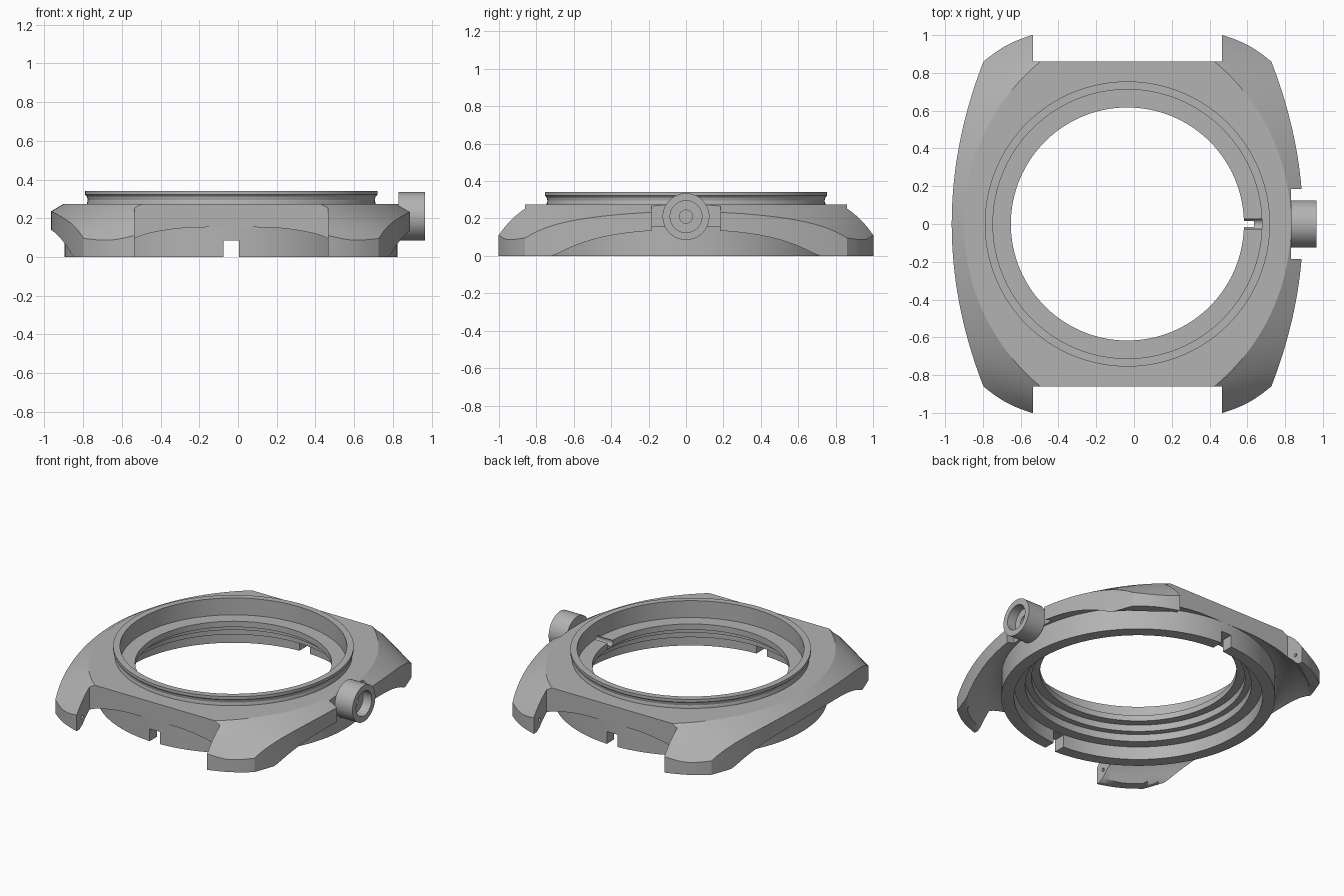
import bpy, bmesh, math
from mathutils import Vector, Matrix

if "Cube" in bpy.data.objects:
    bpy.data.objects.remove(bpy.data.objects["Cube"])

CX = -0.035       # axis of the round opening
TOP = 0.275       # flat top of the case

steel = bpy.data.materials.new("brushed_grey")
steel.use_nodes = True
grey = (0.45, 0.45, 0.45, 1)
steel.diffuse_color = grey
steel.node_tree.nodes["Principled BSDF"].inputs["Base Color"].default_value = grey


def finish(name, bm):
    bmesh.ops.recalc_face_normals(bm, faces=bm.faces)
    mesh = bpy.data.meshes.new(name)
    bm.to_mesh(mesh)
    bm.free()
    mesh.materials.append(steel)
    obj = bpy.data.objects.new(name, mesh)
    bpy.context.collection.objects.link(obj)
    return obj


def skin(name, rings):
    """Join closed rings of points, last back to first, into a solid loop."""
    bm = bmesh.new()
    vs = [[bm.verts.new(p) for p in ring] for ring in rings]
    n = len(vs[0])
    for a, b in zip(vs, vs[1:] + vs[:1]):
        for i in range(n):
            j = (i + 1) % n
            bm.faces.new((a[i], a[j], b[j], b[i]))
    return finish(name, bm)


def lathe(name, profile, matrix, steps=128):
    turns = [math.tau * i / steps for i in range(steps)]
    return skin(name, [[matrix @ Vector((r * math.cos(t), r * math.sin(t), z))
                        for t in turns] for r, z in profile])


def box(lo, hi):
    bm = bmesh.new()
    lo, hi = Vector(lo), Vector(hi)
    bmesh.ops.create_cube(bm, size=1, matrix=Matrix.Translation((lo + hi) / 2)
                          @ Matrix.Diagonal((*(hi - lo), 1)))
    return finish("cutter", bm)


def rod(x0, x1, y, z, r):
    bm = bmesh.new()
    bmesh.ops.create_cone(bm, cap_ends=True, segments=24, radius1=r, radius2=r,
                          depth=x1 - x0, matrix=Matrix.Translation(((x0 + x1) / 2, y, z))
                          @ Matrix.Rotation(math.pi / 2, 4, "Y"))
    return finish("cutter", bm)


def cut(obj, cutters):
    bpy.context.view_layer.objects.active = obj
    for c in cutters:
        c.hide_render = True
        mod = obj.modifiers.new("cut", "BOOLEAN")
        mod.operation, mod.solver, mod.object = "DIFFERENCE", "EXACT", c
        bpy.ops.object.modifier_apply(modifier=mod.name)
        bpy.data.objects.remove(c)


# Outline of the case: bowed flank, angled lug end, filler to the middle
def quadrant():
    pts = [(0.93 - y * y / 4.4, y) for y in (0.86 * i / 24 for i in range(25))]
    for i in range(1, 9):
        t = i / 8
        bulge = 0.015 * math.sin(math.pi * t)
        pts.append((0.762 - 0.257 * t + bulge * 0.5, 0.86 + 0.14 * t + bulge))
    return pts + [(0.25, 1.06), (0, 1.1)]


q = quadrant()
half = q + [(-x, y) for x, y in q[-2::-1]]
outline = [Vector(p) for p in half + [(x, -y) for x, y in half[-2:0:-1]]]


def bevel_start(d):
    return -0.25 * abs(d.x) + math.sqrt(1.1155 ** 2 - (0.25 * d.y) ** 2)


def top_z(p):
    over = math.hypot(abs(p.x) + 0.25, p.y) - 1.1155
    return TOP - max(0, over) * (0.6 + 0.6 * abs(p.y) ** 6)


def under_z(r):
    return max(0, 0.155 - 3.2 * max(0, r - 0.86) ** 2)


# Case body with sloping shoulders and an arched underside
rings = [[] for _ in range(18)]
for p in outline:
    d, edge = p.normalized(), p.length
    crease = min(bevel_start(d), edge - 0.01)
    points = [(d * 0.735, TOP)]
    for i in range(6):
        s = d * (crease + (edge - crease) * i / 5)
        points.append((s, top_z(s)))
    for i in range(10):
        r = edge + (0.86 - edge) * i / 9
        points.append((d * r, under_z(r)))
    points.append((d * 0.8, 0.155))
    for ring, (s, z) in zip(rings, points):
        ring.append((s.x + CX, s.y, z))
case_body = skin("case_body", rings)

cutters = [box((0.83, -0.185, 0.135), (1.2, 0.185, 0.5))]
for s in (-1, 1):
    ys = sorted((s * 0.86, s * 1.3))
    cutters.append(box((CX - 0.5, ys[0], -0.2), (CX + 0.5, ys[1], 0.5)))
    # Spring bar holes in the lugs
    cutters.append(rod(CX - 0.56, CX + 0.56, s * 0.94, 0.075, 0.012))
cut(case_body, cutters)

# Round inner ring: stepped bore, dial ledge and raised waisted bezel
profile = [(0.86, 0), (0.86, 0.2), (0.745, 0.2), (0.745, 0.28), (0.741, 0.295),
           (0.745, 0.312), (0.755, 0.322), (0.755, 0.342), (0.712, 0.342),
           (0.712, 0.225), (0.617, 0.225), (0.617, 0.185), (0.67, 0.185),
           (0.67, 0.14), (0.71, 0.14), (0.71, 0.09), (0.78, 0.09), (0.78, 0)]
inner_ring = lathe("inner_ring", profile, Matrix.Translation((CX, 0, 0)))
cut(inner_ring, [box((CX - 0.04, -1, -0.1), (CX + 0.04, 1, 0.085)),
                 rod(0.4, 1, 0, 0.21, 0.03)])

# Hollow crown with a stem bore
crown_profile = [(0.035, 0), (0.125, 0), (0.125, 0.135), (0.085, 0.135),
                 (0.085, 0.07), (0.035, 0.07)]
crown = lathe("crown", crown_profile, Matrix.Translation((0.83, 0, 0.21))
              @ Matrix.Rotation(math.pi / 2, 4, "Y"), 64)

# Smooth the curved faces, keep machined edges sharp
bpy.ops.object.select_all(action="DESELECT")
for obj in (case_body, inner_ring, crown):
    obj.select_set(True)
bpy.context.view_layer.objects.active = case_body
bpy.ops.object.shade_smooth_by_angle(angle=math.radians(25))
